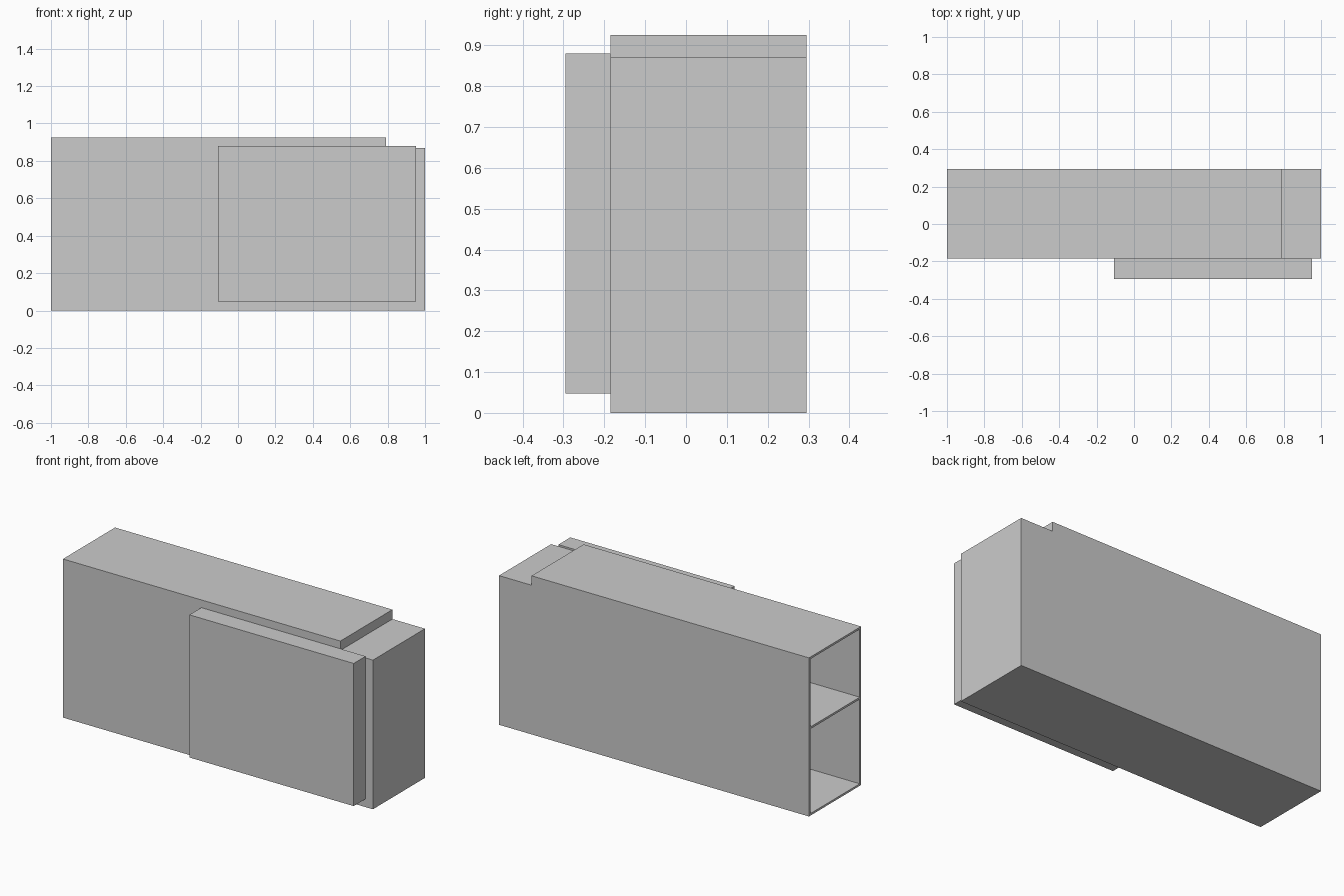
import bpy, bmesh

if "Cube" in bpy.data.objects:
    bpy.data.objects.remove(bpy.data.objects["Cube"])

X0, X1, STEP_X = -1.0, 1.0, 0.79
Y0, Y1 = -0.185, 0.295
TOP, STEP_Z = 0.925, 0.87
WALL = 0.012


def prism(name, profile, y0, y1):
    """Extrude an (x, z) outline from y0 to y1."""
    bm = bmesh.new()
    face = bm.faces.new([bm.verts.new((x, y0, z)) for x, z in profile])
    ext = bmesh.ops.extrude_face_region(bm, geom=[face])
    moved = [v for v in ext["geom"] if isinstance(v, bmesh.types.BMVert)]
    bmesh.ops.translate(bm, verts=moved, vec=(0, y1 - y0, 0))
    bmesh.ops.recalc_face_normals(bm, faces=bm.faces)
    mesh = bpy.data.meshes.new(name)
    bm.to_mesh(mesh)
    bm.free()
    obj = bpy.data.objects.new(name, mesh)
    bpy.context.collection.objects.link(obj)
    return obj


def block(name, x0, x1, y0, y1, z0, z1):
    return prism(name, [(x0, z0), (x1, z0), (x1, z1), (x0, z1)], y0, y1)


def stepped(x0, inset):
    """Body outline with the lower step at the right end."""
    return [(x0, inset), (X1 - inset, inset), (X1 - inset, STEP_Z - inset),
            (STEP_X - inset, STEP_Z - inset), (STEP_X - inset, TOP - inset),
            (x0, TOP - inset)]


# Thin-walled body, open at the left end
body = prism("body_shell", stepped(X0, 0), Y0, Y1)
cavity = prism("cavity_cutter", stepped(X0 - 0.1, WALL), Y0 + WALL, Y1 - WALL)
cut = body.modifiers.new("hollow", 'BOOLEAN')
cut.operation = 'DIFFERENCE'
cut.solver = 'EXACT'
cut.object = cavity
bpy.context.view_layer.objects.active = body
body.select_set(True)
bpy.ops.object.modifier_apply(modifier=cut.name)
bpy.data.objects.remove(cavity)

# Shelf dividing the inside into two compartments
block("inner_shelf", X0, X1 - WALL, Y0 + WALL, Y1 - WALL, 0.505, 0.517)

# Raised box on the front side
block("front_panel", -0.107, 0.953, -0.295, Y0, 0.048, 0.88)
